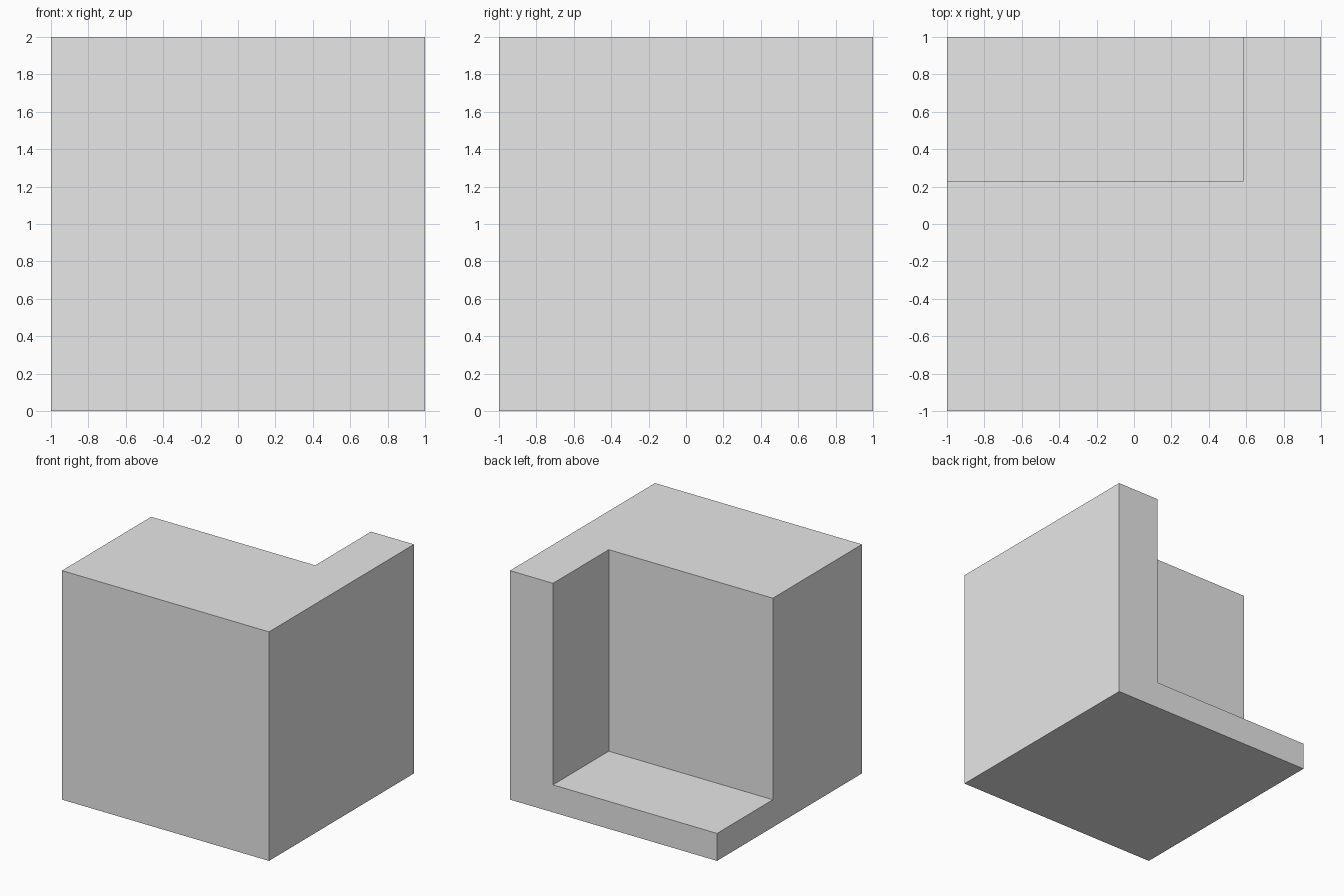
import bpy
import bmesh
from mathutils import Vector

cube = bpy.data.objects.get("Cube")
if cube:
    bpy.data.objects.remove(cube, do_unlink=True)

# Single light grey material
grey = bpy.data.materials.new("light_grey")
grey.use_nodes = True
colour = (0.8, 0.8, 0.8, 1)
grey.diffuse_color = colour
grey.node_tree.nodes["Principled BSDF"].inputs["Base Color"].default_value = colour


def box(name, low, high):
    """Make a box object spanning two opposite corners."""
    low, high = Vector(low), Vector(high)
    bm = bmesh.new()
    bmesh.ops.create_cube(bm, size=1)
    bmesh.ops.scale(bm, vec=high - low, verts=bm.verts)
    bmesh.ops.translate(bm, vec=(low + high) / 2, verts=bm.verts)
    mesh = bpy.data.meshes.new(name)
    bm.to_mesh(mesh)
    bm.free()
    mesh.materials.append(grey)
    obj = bpy.data.objects.new(name, mesh)
    bpy.context.collection.objects.link(obj)
    return obj


# Solid block
block = box("notched_block", (-1, -1, 0), (1, 1, 2))

# Notch at the back corner, leaving a floor and two walls
notch = box("notch_cutter", (-1.2, 0.23, 0.24), (0.585, 1.2, 2.2))
notch.hide_render = True
notch.hide_viewport = True
notch.display_type = 'WIRE'

cut = block.modifiers.new("notch", 'BOOLEAN')
cut.operation = 'DIFFERENCE'
cut.solver = 'EXACT'
cut.object = notch

# Apply the cut and drop the helper
bpy.context.view_layer.update()
result = bpy.data.meshes.new_from_object(
    block.evaluated_get(bpy.context.evaluated_depsgraph_get()))
block.modifiers.clear()
block.data = result
result.name = "notched_block"
bpy.data.objects.remove(notch, do_unlink=True)
